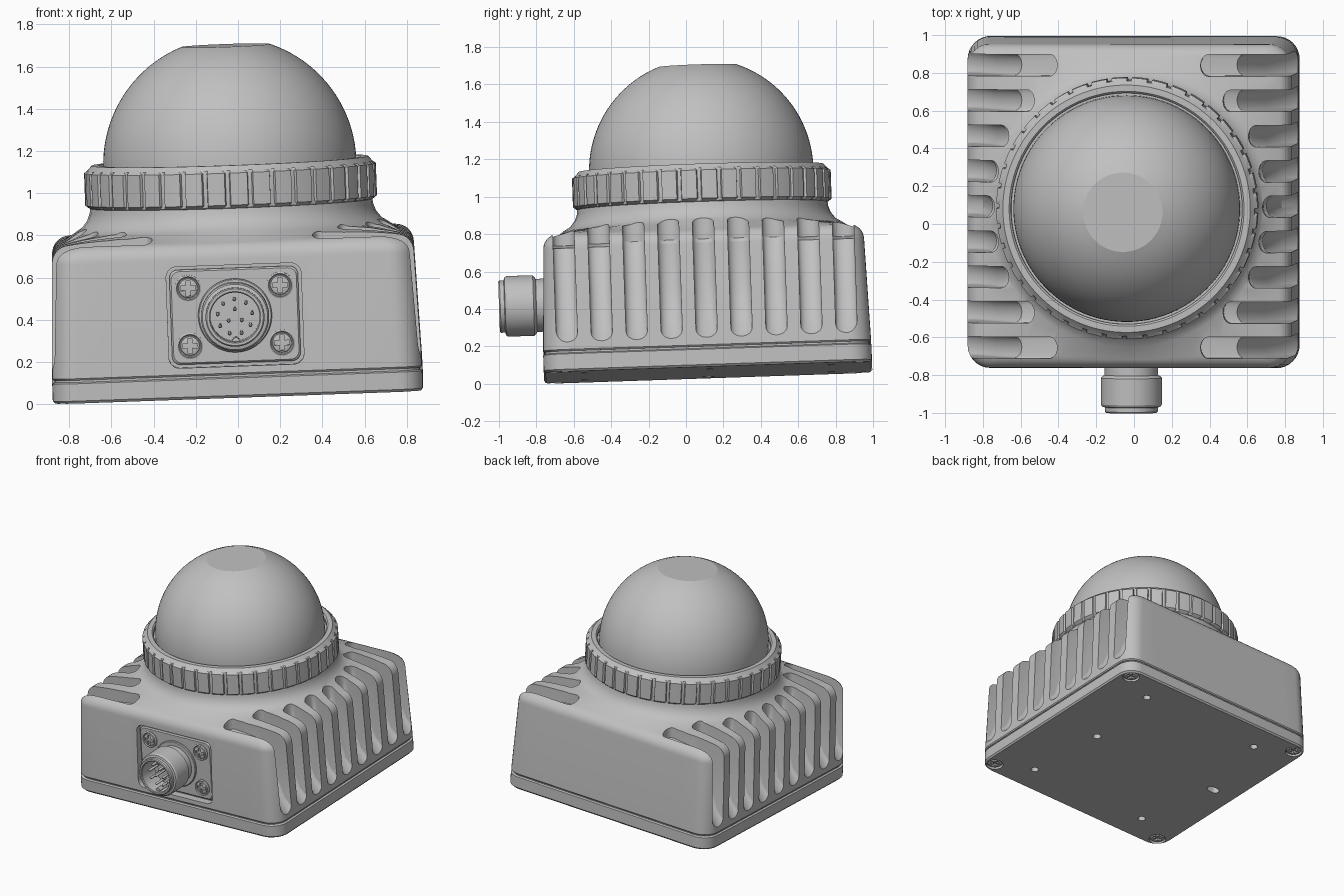
import bpy, bmesh
from math import pi, sin, cos, sqrt, atan2, radians
from mathutils import Matrix, Vector

if "Cube" in bpy.data.objects:
    bpy.data.objects.remove(bpy.data.objects["Cube"])

grey = bpy.data.materials.new("light grey")
grey.use_nodes = True
COLOUR = (0.53, 0.53, 0.53, 1)
grey.diffuse_color = COLOUR
grey.node_tree.nodes["Principled BSDF"].inputs["Base Color"].default_value = COLOUR

# The whole unit leans slightly; parts are built upright and then tilted
TILT = (Matrix.Translation((0, 0.118, 0.06))
        @ Matrix.Rotation(0.034, 4, 'X') @ Matrix.Rotation(-0.036, 4, 'Y'))
FRONT = Matrix.Rotation(pi / 2, 4, 'X')      # turns +z towards the front
SOCKET_Z = 0.39
parts = []


def circle(r, z, n=64, cx=0, cy=0):
    return [Vector((cx + r * cos(2 * pi * i / n), cy + r * sin(2 * pi * i / n), z))
            for i in range(n)]


def lathe(profile, n=64, cx=0, cy=0):
    return [circle(r, z, n, cx, cy) for r, z in profile]


def rounded(hx, hy, r, z, side=1, arc=8, cx=0, cy=0):
    """Rounded rectangle ring with subdivided straight sides."""
    pts = []
    for i, (sx, sy) in enumerate([(1, 1), (-1, 1), (-1, -1), (1, -1)]):
        for j in range(arc + 1):
            a = pi / 2 * (i + j / arc)
            pts.append(Vector((cx + sx * (hx - r) + r * cos(a),
                               cy + sy * (hy - r) + r * sin(a), z)))
    out = []
    for i, p in enumerate(pts):
        out.append(p)
        if i % (arc + 1) == arc:
            q = pts[(i + 1) % len(pts)]
            out += [p.lerp(q, s / side) for s in range(1, side)]
    return out


def make(name, lofts, angle=14, matrix=None, cutters=None):
    """Skin each list of rings into a capped solid, then cut and shade it."""
    bm = bmesh.new()
    for rings in lofts:
        vs = [[bm.verts.new(p) for p in ring] for ring in rings]
        n = len(vs[0])
        for a, b in zip(vs, vs[1:]):
            for i in range(n):
                j = (i + 1) % n
                bm.faces.new((a[i], a[j], b[j], b[i]))
        bm.faces.new(vs[0][::-1])
        bm.faces.new(vs[-1])
    bmesh.ops.recalc_face_normals(bm, faces=bm.faces)
    if matrix:
        bm.transform(matrix)
    me = bpy.data.meshes.new(name)
    bm.to_mesh(me)
    bm.free()
    me.materials.append(grey)
    ob = bpy.data.objects.new(name, me)
    bpy.context.collection.objects.link(ob)
    if angle is None:
        ob.hide_render = True
        return ob
    bpy.ops.object.select_all(action='DESELECT')
    ob.select_set(True)
    bpy.context.view_layer.objects.active = ob
    for cutter in cutters or []:
        mod = ob.modifiers.new("cut", 'BOOLEAN')
        mod.operation, mod.solver, mod.object = 'DIFFERENCE', 'EXACT', cutter
        bpy.ops.object.modifier_apply(modifier=mod.name)
        bpy.data.objects.remove(cutter)
    bpy.ops.object.shade_smooth_by_angle(angle=radians(angle))
    parts.append(ob)
    return ob


def cross(cx, cy, z0, z1, a=0.036, b=0.011):
    """Cross-shaped prism for a screw recess."""
    corner = [(a, -b), (a, b), (b, b)]
    pts = []
    for q in range(4):
        c, s = cos(q * pi / 2), sin(q * pi / 2)
        pts += [(cx + x * c - y * s, cy + x * s + y * c) for x, y in corner]
    return [[Vector((x, y, z)) for x, y in pts] for z in (z0, z1)]


# Housing: tapered rounded box blending into a round neck
rings = [rounded(h, h, 0.12, z, 12) for h, z in ((0.871, 0.11), (0.877, 0.118), (0.858, 0.66))]
for i in range(1, 7):
    a = i / 6 * radians(75)
    h = 0.858 - 0.085 * (1 - cos(a))
    rings.append(rounded(h, h, 0.12, 0.66 + 0.085 * sin(a), 12))
for r, z in ((0.745, 0.782), (0.71, 0.803), (0.685, 0.835), (0.672, 0.87), (0.668, 0.91)):
    rings.append([Vector((r * cos(a), r * sin(a), z))
                  for a in (atan2(p.y, p.x) for p in rings[0])])

# Cooling slots on both sides, with rounded floors
INNER = [0.71, 0.69, 0.635, 0.50, 0.38]
WIDTH = 0.057
slots = []
for k in range(-4, 5):
    x0 = INNER[abs(k)]
    x1 = max(x0 + 0.015, 0.57)
    profile = [(x0, 1), (x0, 0.69), (x1, 0.67), (max(0.71, x1 + 0.01), 0.44),
               (0.79, 0.25), (0.91, 0.12), (1.1, 0.12), (1.1, 1)]
    for side in (-1, 1):
        slot = []
        for i in range(13):
            t = sin((i / 6 - 1) * pi / 2)
            shift = 0.04 * (1 - sqrt(max(0, 1 - t * t)))
            slot.append([Vector((side * (x + shift), k * 0.187 + t * WIDTH, z))
                         for x, z in profile])
        slots.append(slot)
slot_cutter = make("slot_cutter", slots, None)
pocket_cutter = make("pocket_cutter", [[rounded(0.32, 0.24, 0.05, z, cy=SOCKET_Z)
                                        for z in (0.82, 0.95)]], None, FRONT)
make("housing", [rings], 25, None, [slot_cutter, pocket_cutter])

# Base plate with holes and countersunk corner screws
CORNERS = [(x, y) for x in (-1, 1) for y in (-1, 1)]
plate = [rounded(h, h, 0.12, z) for h, z in
         ((0.868, 0), (0.878, 0.012), (0.878, 0.094), (0.866, 0.1), (0.866, 0.115))]
holes = [lathe([(0.028, -0.05), (0.028, 0.06)], 20, x * 0.52, y * 0.65) for x, y in CORNERS]
holes.append(lathe([(0.03, -0.05), (0.03, 0.06)], 20, 0.46, 0))
holes.append([rounded(0.05, 0.03, 0.03, z, cx=-0.67) for z in (-0.05, 0.06)])
holes += [lathe([(0.062, -0.05), (0.062, 0.03)], 32, x * 0.79, y * 0.79) for x, y in CORNERS]
make("base_plate", [plate], 14, None, [make("hole_cutter", holes, None)])
heads = [lathe([(0.045, 0.005), (0.055, 0.012), (0.055, 0.035)], 32, x * 0.79, y * 0.79)
         for x, y in CORNERS]
recess = [cross(x * 0.79, y * 0.79, -0.02, 0.022) for x, y in CORNERS]
make("base_screws", heads, 20, None, [make("recess_cutter", recess, None)])

# Clamp ring with notched rim
N = 40


def notched(r, z):
    pts = []
    for i in range(N):
        for f, d in ((0, 0), (0.25, 0), (0.5, 0), (0.75, 0), (0.79, 0.014), (0.96, 0.014)):
            a = 2 * pi * (i + f) / N
            pts.append(Vector(((r - d) * cos(a), (r - d) * sin(a), z)))
    return pts


ring = [circle(0.665, 0.89, N * 6), circle(0.676, 0.895, N * 6), notched(0.692, 0.908),
        notched(0.692, 1.06)]
ring += lathe([(0.676, 1.072), (0.655, 1.095), (0.622, 1.095), (0.612, 1.085),
               (0.612, 1.06)], N * 6)
make("clamp_ring", [ring], 20)

# Dome with a flat cap
dome = [(0.6, 1.04)]
dome += [(0.6 * cos(a), 1.08 + 0.6 * sin(a)) for a in (radians(69.5) * i / 20 for i in range(21))]
make("dome", [lathe(dome, 96)], 14)

# Connector panel and its screws
panel = [rounded(0.305 - d, 0.225 - d, 0.04, z, cy=SOCKET_Z)
         for d, z in ((0, 0.81), (0, 0.838), (0.008, 0.846))]
make("connector_panel", [panel], 20, FRONT)
spots = [(x * 0.218, SOCKET_Z + y * 0.137) for x, y in CORNERS]
heads = [lathe([(0.062, 0.83), (0.062, 0.852), (0.055, 0.856), (0.05, 0.85), (0.046, 0.85),
                (0.044, 0.858), (0.03, 0.862)], 32, x, y) for x, y in spots]
recess = [cross(x, y, 0.843, 0.9) for x, y in spots]
make("panel_screws", heads, 20, FRONT, [make("recess_cutter", recess, None, FRONT)])

# Round connector with an open socket, key and pins
shell = [(0.175, 0.83), (0.175, 0.855), (0.17, 0.86), (0.142, 0.86), (0.142, 0.905),
         (0.152, 0.91), (0.162, 0.92), (0.162, 1.06), (0.155, 1.072), (0.14, 1.076),
         (0.14, 1.098), (0.134, 1.105), (0.122, 1.105), (0.117, 1.1), (0.117, 0.95)]
make("connector_shell", [lathe(shell, 64, 0, SOCKET_Z)], 20, FRONT)
pins = []
for count, radius in ((9, 0.083), (3, 0.036)):
    for i in range(count):
        a = 2 * pi * i / count + pi / 2
        pins.append(lathe([(0.009, 0.94), (0.009, 1.055), (0.004, 1.065)], 12,
                          radius * cos(a), SOCKET_Z + radius * sin(a)))
make("connector_pins", pins, 30, FRONT)
make("connector_key", [lathe([(0.018, 0.94), (0.018, 1.08)], 16, 0, SOCKET_Z - 0.115)], 30, FRONT)

for ob in parts:
    ob.data.transform(TILT)
